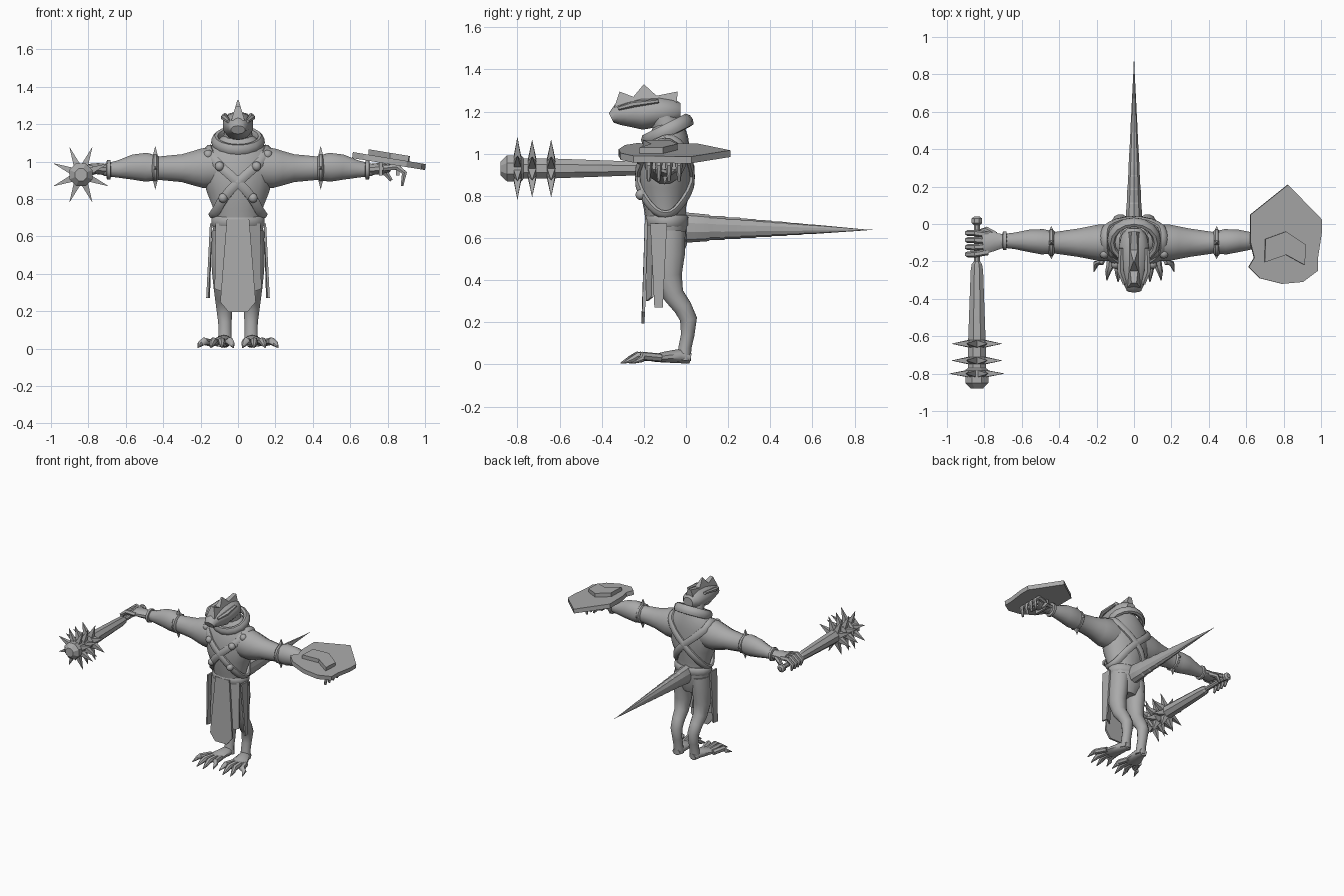
import bpy, bmesh
from math import sin, cos, pi, radians
from mathutils import Vector as V

cube = bpy.data.objects.get("Cube")
if cube:
    bpy.data.objects.remove(cube, do_unlink=True)

grey = bpy.data.materials.new("stone_grey")
grey.use_nodes = True
grey.diffuse_color = (0.4, 0.4, 0.4, 1)
grey.node_tree.nodes["Principled BSDF"].inputs["Base Color"].default_value = (0.4, 0.4, 0.4, 1)


def finish(name, bm, angle=45):
    bmesh.ops.recalc_face_normals(bm, faces=bm.faces)
    mesh = bpy.data.meshes.new(name)
    bm.to_mesh(mesh)
    bm.free()
    mesh.materials.append(grey)
    ob = bpy.data.objects.new(name, mesh)
    bpy.context.collection.objects.link(ob)
    bpy.ops.object.select_all(action='DESELECT')
    ob.select_set(True)
    bpy.context.view_layer.objects.active = ob
    bpy.ops.object.shade_smooth_by_angle(angle=radians(angle))
    return ob


def tube(name, pts, n=12, ref=(0, 0, 1), hub=None, closed=False, angle=45):
    """Loft of ellipses; each point is x, y, z, half width, half height."""
    bm = bmesh.new()
    rings = []
    k = len(pts)
    for i, p in enumerate(pts):
        c = V(p[:3])
        a = pts[(i - 1) % k if closed else max(i - 1, 0)]
        b = pts[(i + 1) % k if closed else min(i + 1, k - 1)]
        t = (V(b[:3]) - V(a[:3])).normalized()
        side = t.cross(c - V(hub) if hub else V(ref)).normalized()
        up = side.cross(t)
        rings.append([bm.verts.new(c + side * p[3] * cos(2 * pi * (j + .5) / n)
                                   + up * p[4] * sin(2 * pi * (j + .5) / n)) for j in range(n)])
    for i in range(k if closed else k - 1):
        r, q = rings[i], rings[(i + 1) % k]
        for j in range(n):
            m = (j + 1) % n
            bm.faces.new((r[j], r[m], q[m], q[j]))
    if not closed:
        bm.faces.new(rings[0])
        bm.faces.new(rings[-1])
    return finish(name, bm, angle)


def spike(name, base, tip, r, ref=(0, 0, 1), flat=1.0):
    tube(name, [(*base, r, r * flat), (*tip, .001, .001)], 4, ref, angle=20)


def prism(name, pts, offset):
    bm = bmesh.new()
    f = bm.faces.new([bm.verts.new(p) for p in pts])
    new = bmesh.ops.extrude_face_region(bm, geom=[f])["geom"]
    bmesh.ops.translate(bm, vec=offset, verts=[v for v in new if isinstance(v, bmesh.types.BMVert)])
    return finish(name, bm, 20)


def ball(name, loc, r):
    bm = bmesh.new()
    bmesh.ops.create_uvsphere(bm, u_segments=10, v_segments=6, radius=r)
    bmesh.ops.translate(bm, vec=loc, verts=bm.verts)
    return finish(name, bm)


# Torso: height, half width, half depth, y centre
TORSO = [(.58, .125, .085, -.085), (.68, .13, .095, -.095), (.74, .13, .1, -.1),
         (.84, .17, .122, -.1), (.95, .2, .122, -.1), (1.03, .185, .11, -.09),
         (1.09, .14, .09, -.08), (1.14, .08, .07, -.08)]
tube("torso", [(0, y, z, rx, ry) for z, rx, ry, y in TORSO], 18, (0, 1, 0))
tube("belt", [(0, -.09, z, r, r - .04) for z, r in ((.65, .135), (.66, .145), (.7, .145), (.71, .135))], 18, (0, 1, 0))
tube("pelvis", [(0, -.085, .66, .14, .095), (0, -.085, .57, .13, .09), (0, -.08, .5, .07, .06)], 14, (0, 1, 0))


def on_strap(a, s, lift=0.0):
    """Point on a sash that wraps the torso diagonally."""
    z = .89 + .18 * cos(a)
    for lo, hi in zip(TORSO, TORSO[1:]):
        if lo[0] <= z <= hi[0]:
            f = (z - lo[0]) / (hi[0] - lo[0])
            rx, ry, y = [u + (w - u) * f for u, w in zip(lo[1:], hi[1:])]
            return (s * (rx + lift) * cos(a), y + (ry + lift) * sin(a), z)


# Crossed sashes with studs, and the collar
for s, tag in ((1, "left"), (-1, "right")):
    loop = [on_strap(2 * pi * i / 28, s, .005) for i in range(28)]
    tube(tag + "_sash", [(*p, .027, .016) for p in loop], 8, hub=(0, -.095, .89), closed=True)
    for deg in (-35, -62, -118):
        ball(tag + "_sash_stud", on_strap(radians(deg), s, .015), .026)
ring = [2 * pi * i / 16 for i in range(16)]
tube("collar", [(.122 * cos(a), -.09 + .1 * sin(a), 1.11 + .05 * sin(a), .034, .022) for a in ring],
     8, hub=(0, -.09, 1.09), closed=True)

# Head, neck and crest
tube("neck", [(0, -.07, 1.06, .09, .075), (0, -.09, 1.13, .08, .07), (0, -.12, 1.2, .075, .07)], 12, (0, 1, 0))
tube("head", [(0, -.025, 1.2, .04, .04), (0, -.06, 1.2, .07, .06), (0, -.12, 1.2, .085, .07),
              (0, -.21, 1.19, .083, .076), (0, -.28, 1.19, .068, .06), (0, -.325, 1.185, .055, .05),
              (0, -.355, 1.17, .04, .025)], 10)
bm = bmesh.new()
sides = []
for s in (1, -1):
    sides.append([bm.verts.new((s * (.003 + .3 * (1.33 - z)), y, z)) for y, z in
                  ((-.34, 1.22), (-.315, 1.295), (-.25, 1.27), (-.2, 1.33), (-.14, 1.275),
                   (-.04, 1.295), (-.045, 1.22), (-.2, 1.24))])
    bm.faces.new(sides[-1])
for i in range(8):
    j = (i + 1) % 8
    bm.faces.new((sides[0][i], sides[0][j], sides[1][j], sides[1][i]))
finish("crest", bm, 20)
for s in (1, -1):
    tube("brow", [(s * .05, -.32, 1.215, .012, .01), (s * .073, -.25, 1.235, .02, .015),
                  (s * .07, -.13, 1.25, .012, .01)], 6)

# Tail with stepped scales along the front half
tail = []
for i in range(13):
    f = i / 12.5
    p = (0, -.04 + .92 * f, .65 - .012 * f)
    tail.append((*p, .05 * (1 - f), .075 * (1 - f)))
    if 1 < i < 9:
        tail.append((0, p[1] + .008, p[2], .047 * (1 - f), .068 * (1 - f)))
tail.append((0, .885, .64, .001, .001))
tube("tail", tail, 10, angle=25)

for s, tag in ((1, "left"), (-1, "right")):
    # Arm, spiked elbow band and cuff
    arm = [(.1, -.1, .97, .1, .11), (.19, -.1, .965, .1, .11), (.24, -.1, .965, .09, .095),
           (.3, -.1, .965, .078, .077), (.42, -.1, .965, .06, .065), (.49, -.095, .97, .07, .08),
           (.56, -.09, .97, .062, .07), (.64, -.09, .96, .045, .048), (.72, -.09, .955, .036, .032)]
    tube(tag + "_arm", [(s * p[0], *p[1:]) for p in arm], 12)
    tube(tag + "_elbow_band", [(s * x, -.1, .967, r, r) for x, r in ((.425, .062), (.435, .074), (.45, .074), (.46, .062))], 12)
    for d in ((0, 0, 1), (0, 0, -1), (0, 1, 0), (0, -1, 0)):
        c = V((s * .442, -.1, .967))
        spike(tag + "_elbow_spike", c + V(d) * .055, c + V(d) * (.115 if d[2] else .088), .022, (1, 0, 0))
    tube(tag + "_cuff", [(s * x, -.09, .957, r, r) for x, r in ((.68, .04), (.683, .052), (.7, .052), (.704, .04))], 10)

    # Hand with curled fingers
    tube(tag + "_palm", [(s * .7, -.09, .957, .038, .03), (s * .75, -.095, .962, .052, .03),
                         (s * .81, -.1, .965, .066, .022)], 10)
    gap, drop = (.048, .87) if s > 0 else (.038, .895)
    for i in range(4):
        y = -.105 + (i - 1.5) * gap
        tube(tag + "_finger", [(s * .78, -.1 + (y + .1) * .8, .965, .017, .017), (s * .85, y, .972, .018, .017),
                               (s * .89, y, .94, .016, .016), (s * .877, y, drop, .008, .008)], 6, (0, 1, 0))
    tube(tag + "_thumb", [(s * .74, -.06, .955, .018, .018), (s * .79, -.03, .94, .018, .016),
                          (s * .82, -.035, .9, .009, .009)], 6, (0, 1, 0))

    # Leg with backward bent hock, foot and clawed toes
    leg = [(.07, -.085, .63, .07, .085), (.08, -.085, .52, .065, .082), (.082, -.085, .42, .06, .068),
           (.08, -.06, .33, .052, .052), (.077, -.015, .27, .047, .045), (.073, .012, .215, .044, .042),
           (.07, .008, .14, .037, .033), (.07, -.005, .08, .036, .032), (.07, -.01, .02, .04, .034)]
    tube(tag + "_leg", [(s * p[0], *p[1:]) for p in leg], 12, (0, 1, 0))
    tube(tag + "_foot", [(s * .07, .02, .03, .03, .026), (s * .075, -.03, .04, .042, .034),
                         (s * .09, -.1, .035, .058, .026), (s * .1, -.15, .03, .06, .018)], 10)
    for x, y in ((.215, -.255), (.145, -.3), (.085, -.31), (.025, -.27)):
        bx = .1 + (x - .11) * .45
        tube(tag + "_toe", [(s * bx, -.12, .032, .022, .02), (s * (bx + x) / 2, (y - .12) / 2 - .02, .04, .021, .021),
                            (s * (x * .8 + bx * .2), y + .045, .025, .016, .016), (s * x, y, .006, .003, .003)], 7)

    # Side cloth strips
    prism(tag + "_side_cloth", [(s * .138, -.17, .67), (s * .138, -.09, .67), (s * .15, -.11, .27),
                                (s * .158, -.15, .27)], (s * .012, 0, 0))
    prism(tag + "_inner_cloth", [(s * .05, -.185, .67), (s * .12, -.155, .67), (s * .125, -.165, .32),
                                 (s * .07, -.19, .3)], (0, .01, 0))

# Front loincloth
prism("loincloth", [(-.06, -.195, .69), (.06, -.195, .69), (.095, -.208, .25), (.05, -.212, .195),
                    (-.05, -.212, .195), (-.095, -.208, .25)], (0, .014, 0))

# Shield held flat on the left hand, with a raised chevron
def slope(x):
    return 1.035 - .165 * (x - .61)


outline = ((.62, .05), (.82, .21), (1, .025), (1, -.05), (.98, -.18), (.98, -.25), (.9, -.31),
           (.79, -.32), (.67, -.29), (.61, -.23), (.64, -.18), (.62, -.1))
prism("shield", [(x, y, slope(x) - .016) for x, y in outline], (.004, 0, .032))
chevron = ((.7, -.08), (.81, -.04), (.915, -.11), (.91, -.22), (.81, -.165), (.695, -.205))
prism("shield_chevron", [(x, y, slope(x)) for x, y in chevron], (.004, 0, .045))
for x in (.755, .845):
    prism("shield_grip", [(x, -.16, .925), (x, -.04, .925), (x, -.04, 1.01), (x, -.16, 1.01)], (.018, 0, 0))

# Spiked mace in the right hand
MX, MZ = -.84, .93
shaft = ((.04, .015), (.03, .03), (.005, .03), (-.005, .018), (-.2, .018), (-.215, .03), (-.25, .036), (-.66, .052),
         (-.77, .052), (-.78, .066), (-.85, .066), (-.88, .035))
tube("mace", [(MX, y, MZ, r, r) for y, r in shaft], 8, angle=20)
for y, reach in ((-.64, .145), (-.73, .145), (-.8, .158)):
    for i in range(8):
        a = pi / 8 + i * pi / 4
        d = V((cos(a), 0, sin(a)))
        c = V((MX, y, MZ))
        spike("mace_spike", c + d * .035, c + d * reach, .03, (0, 1, 0))
